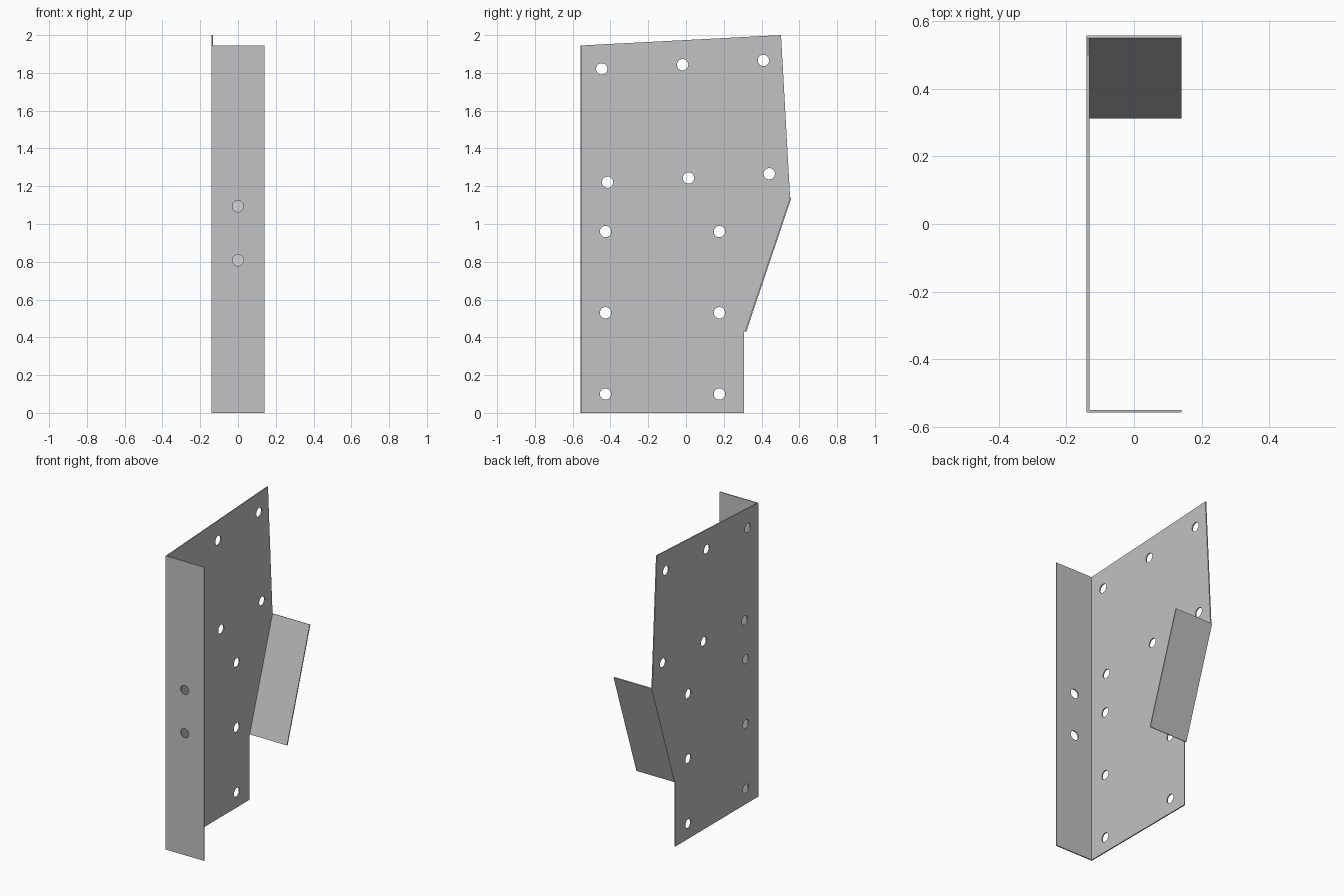
import bpy, bmesh
from math import cos, sin, pi
from mathutils import Vector

cube = bpy.data.objects.get("Cube")
if cube:
    bpy.data.objects.remove(cube)

# Single grey metal
metal = bpy.data.materials.new("grey_sheet_metal")
grey = (0.54, 0.54, 0.54, 1)
metal.use_nodes = True
metal.diffuse_color = grey
metal.node_tree.nodes["Principled BSDF"].inputs["Base Color"].default_value = grey

T = 0.0075          # sheet thickness
HALF_X = 0.14       # half width
FRONT = -0.558      # front plane
HOLE_R = 0.03


def sheet(name, outline, holes, place, thickness):
    """Fill an outline with round holes, place it in space, thicken it."""
    bm = bmesh.new()
    loops = [outline]
    for u, v in holes:
        loops.append([(u + HOLE_R * cos(2 * pi * i / 32),
                       v + HOLE_R * sin(2 * pi * i / 32)) for i in range(32)])
    edges = []
    for loop in loops:
        verts = [bm.verts.new((u, v, 0)) for u, v in loop]
        edges += [bm.edges.new((a, b)) for a, b in zip(verts, verts[1:] + verts[:1])]
    bmesh.ops.triangle_fill(bm, edges=edges, use_beauty=True, use_dissolve=False,
                            normal=(0, 0, 1))
    for v in bm.verts:
        v.co = place(v.co.x, v.co.y)
    extruded = bmesh.ops.extrude_face_region(bm, geom=bm.faces[:], use_keep_orig=True)
    moved = [g for g in extruded["geom"] if isinstance(g, bmesh.types.BMVert)]
    bmesh.ops.translate(bm, verts=moved, vec=thickness)
    bmesh.ops.recalc_face_normals(bm, faces=bm.faces[:])
    mesh = bpy.data.meshes.new(name)
    bm.to_mesh(mesh)
    bm.free()
    mesh.materials.append(metal)
    obj = bpy.data.objects.new(name, mesh)
    bpy.context.collection.objects.link(obj)
    return obj


# Main web plate with three hole groups
low = Vector((0, 0.312, 0.432))
high = Vector((0, 0.551, 1.141))
web = [(FRONT, 0), (0.308, 0), (0.308, low.z), (low.y, low.z),
       (high.y, high.z), (0.503, 2), (FRONT, 1.945)]
web_holes = [(y, z) for y in (-0.426, 0.177) for z in (0.10, 0.53, 0.96)]
for y0, z0 in ((-0.446, 1.821), (-0.415, 1.221)):
    web_holes += [(y0 + 0.428 * i, z0 + 0.0225 * i) for i in range(3)]
sheet("web_plate", web, web_holes,
      lambda u, v: Vector((-HALF_X, u, v)), (T, 0, 0))

# Front flange with two bolt holes
x0 = -HALF_X + T
sheet("front_flange", [(x0, 0), (HALF_X, 0), (HALF_X, 1.945), (x0, 1.945)],
      [(0, 0.808), (0, 1.094)],
      lambda u, v: Vector((u, FRONT, v)), (0, T, 0))

# Sloping rear flange on the outside of the slanted edge
slope = high - low
outward = Vector((0, slope.z, -slope.y)).normalized() * T
sheet("rear_flange", [(-HALF_X, 0), (HALF_X, 0), (HALF_X, 1), (-HALF_X, 1)], [],
      lambda u, v: low + slope * v + Vector((u, 0, 0)), outward)
